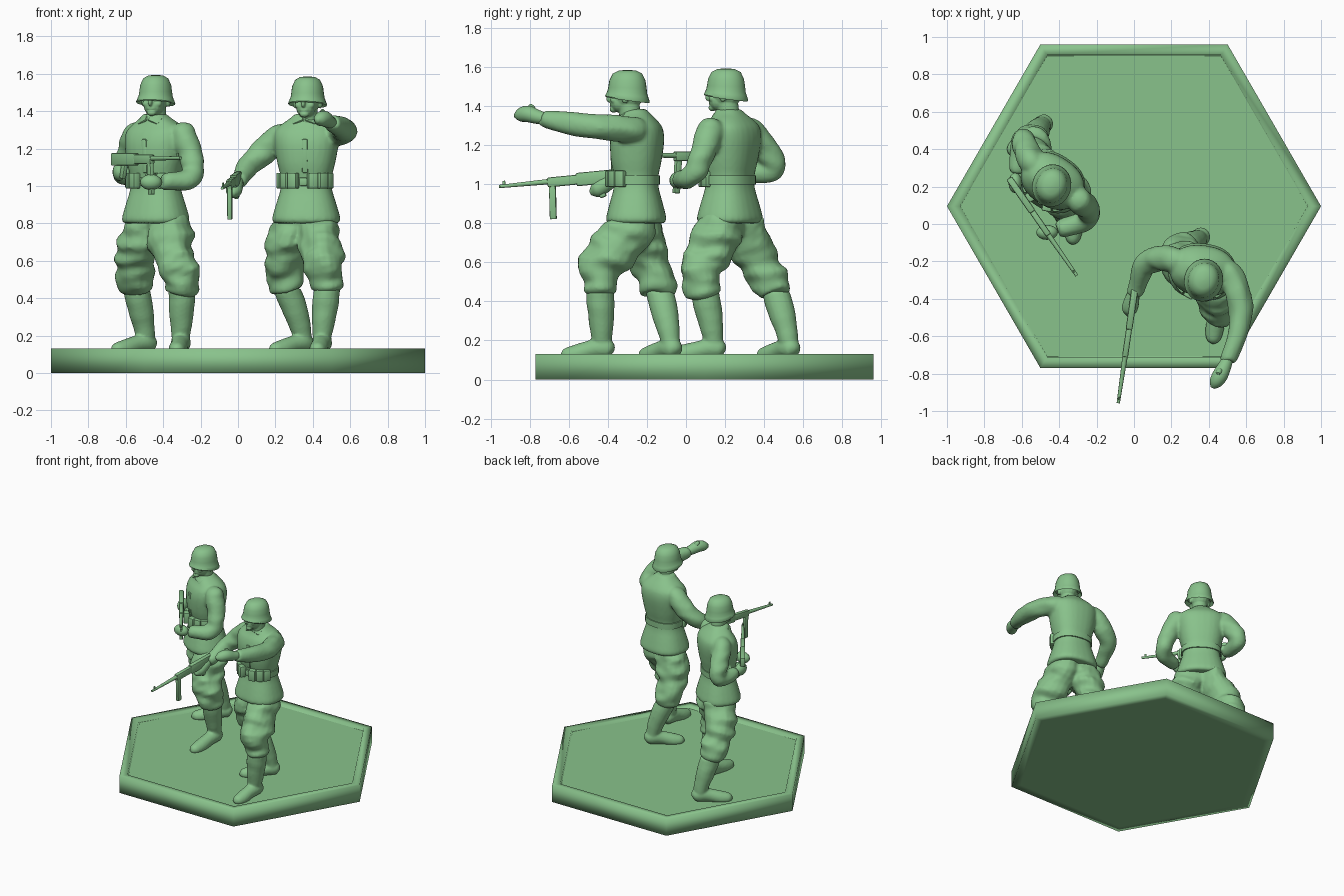
import bpy, bmesh
from math import sin, cos, pi, radians, copysign
from mathutils import Vector, Matrix, noise

if "Cube" in bpy.data.objects:
    bpy.data.objects.remove(bpy.data.objects["Cube"])

FLOOR = 0.112
mat = bpy.data.materials.new("green_plastic")
mat.diffuse_color = (0.25, 0.54, 0.26, 1)
mat.use_nodes = True
mat.node_tree.nodes["Principled BSDF"].inputs["Base Color"].default_value = mat.diffuse_color


def select(obs):
    bpy.ops.object.select_all(action='DESELECT')
    for o in obs:
        o.select_set(True)
    bpy.context.view_layer.objects.active = obs[0]


def finish(name, bm, angle=40):
    bmesh.ops.recalc_face_normals(bm, faces=bm.faces)
    me = bpy.data.meshes.new(name)
    bm.to_mesh(me)
    bm.free()
    ob = bpy.data.objects.new(name, me)
    bpy.context.collection.objects.link(ob)
    me.materials.append(mat)
    select([ob])
    bpy.ops.object.shade_smooth_by_angle(angle=radians(angle))
    return ob


def fuse(name, obs, voxel=0.011, smooth=3):
    """Join overlapping cloth parts and melt them into one smooth skin."""
    select(obs)
    bpy.ops.object.join()
    ob = obs[0]
    ob.name = name
    m = ob.modifiers.new("melt", 'REMESH')
    m.mode, m.voxel_size, m.use_smooth_shade = 'VOXEL', voxel, True
    s = ob.modifiers.new("soften", 'SMOOTH')
    s.iterations, s.factor = smooth, 0.5


def skin(name, rings, angle=40):
    """Bridge a list of equal rings and cap both ends."""
    bm = bmesh.new()
    vr = [[bm.verts.new(p) for p in r] for r in rings]
    n = len(vr[0])
    for a, b in zip(vr, vr[1:]):
        for i in range(n):
            bm.faces.new((a[i], a[(i + 1) % n], b[(i + 1) % n], b[i]))
    bm.faces.new(vr[0])
    bm.faces.new(vr[-1])
    return finish(name, bm, angle)


def smooth_path(pts, sub=5):
    """Catmull-Rom through tuples of any size."""
    p = [Vector(q) for q in pts]
    p = [p[0]] + p + [p[-1]]
    out = []
    for a, b, c, d in zip(p, p[1:], p[2:], p[3:]):
        for i in range(sub):
            t = i / sub
            out.append(0.5 * (2 * b + (c - a) * t + (2 * a - 5 * b + 4 * c - d) * t * t
                              + (3 * b - a - 3 * c + d) * t ** 3))
    return out + [p[-1]]


def tube(name, pts, folds=0.0, n=18, floor=None):
    """Round limb through (x, y, z, radius) points, with optional cloth folds."""
    path = smooth_path(pts)
    c = [q.to_3d() for q in path]
    side, rings = Vector((1, 0.13, 0.07)), []
    for i, q in enumerate(path):
        d = (c[min(i + 1, len(c) - 1)] - c[max(i - 1, 0)]).normalized()
        side = (side - d * side.dot(d)).normalized()
        up = d.cross(side)
        ring = []
        for k in range(n):
            a = 2 * pi * k / n
            o = side * cos(a) + up * sin(a)
            v = c[i] + o * max(q[3], 0.004)
            v += o * q[3] * folds * noise.noise(Vector((v.x * 8, v.y * 8, v.z * 17)))
            if floor is not None:
                v.z = max(v.z, floor)
            ring.append(v)
        rings.append(ring)
    return skin(name, rings, 60)


def oval(M, z, rx, ry, oy=0, lift=0, power=1.0, n=28):
    ring = []
    for k in range(n):
        a = 2 * pi * k / n
        x, y = [copysign(abs(v) ** power, v) for v in (cos(a), sin(a))]
        ring.append(M @ Vector((rx * x, ry * y + oy, z + lift * (0.5 - 0.5 * sin(a)))))
    return ring


def box(name, M, loc, size, rot=Matrix(), bevel=0.008):
    bm = bmesh.new()
    bmesh.ops.create_cube(bm, size=1, matrix=M @ Matrix.Translation(loc) @ rot @ Matrix.Diagonal((*size, 1)))
    bmesh.ops.bevel(bm, geom=bm.edges[:], offset=bevel, segments=2, affect='EDGES', profile=0.5)
    return finish(name, bm)


def ball(name, M, loc, size, rot=Matrix()):
    bm = bmesh.new()
    bmesh.ops.create_uvsphere(bm, u_segments=16, v_segments=10, radius=1,
                              matrix=M @ Matrix.Translation(loc) @ rot @ Matrix.Diagonal((*size, 1)))
    return finish(name, bm, 60)


def rz(deg):
    return Matrix.Rotation(radians(deg), 4, 'Z')


def rx(deg):
    return Matrix.Rotation(radians(deg), 4, 'X')


def gun(name, butt, muzzle):
    # local frame: +y towards the muzzle, z up
    y = (Vector(muzzle) - Vector(butt)).normalized()
    x = y.cross(Vector((0, 0, 1))).normalized()
    M = Matrix((x, y, x.cross(y))).transposed().to_4x4()
    M.translation = butt
    L = (Vector(muzzle) - Vector(butt)).length
    box(name + "_receiver", M, (0, 0.11, 0.0), (0.036, 0.22, 0.068))
    box(name + "_handguard", M, (0, 0.28, 0.0), (0.032, 0.18, 0.05))
    box(name + "_grip", M, (0, 0.10, -0.06), (0.026, 0.035, 0.09), rx(-15))
    box(name + "_magazine", M, (0, 0.352, -0.1), (0.024, 0.034, 0.18), rx(4), 0.004)
    tip = [M @ Vector((0, t, 0.004)) for t in (0.3, 0.42, L - 0.01, L)]
    tube(name + "_barrel", [(*p, r) for p, r in zip(tip, (0.016, 0.013, 0.009, 0.009))], n=10)
    box(name + "_front_sight", M, (0, L - 0.02, 0.018), (0.008, 0.014, 0.026), bevel=0.002)


def boot(name, calf, ankle, toe):
    a, t = Vector(ankle), Vector(toe)
    f = Vector((t.x - a.x, t.y - a.y, 0)).normalized()
    shaft = tube(name + "_shaft", [(*calf, 0.066), (*calf[:2], calf[2] - 0.03, 0.071), (*Vector(calf).lerp(a, 0.5), 0.067),
                                   (*a, 0.051), (a.x, a.y, FLOOR + 0.02, 0.048)], 0.06)
    h = a - f * 0.058
    foot = tube(name + "_foot", [(h.x, h.y, 0.14, 0.012), (*(h + f * 0.015).xy, 0.148, 0.042), (*a.xy, 0.162, 0.053),
                                 (*(a + f * 0.07).xy, 0.15, 0.048), (*t.lerp(a, 0.35).xy, 0.128, 0.049),
                                 (*t.lerp(a, 0.1).xy, 0.122, 0.037), (*t.xy, 0.118, 0.010)], floor=FLOOR - 0.005)
    fuse(name, [shaft, foot], 0.008, 3)


def upper_body(p, M, H, sleeves):
    # jacket: z, half width, half depth, y offset
    prof = [(0.80, .165, .138, 0), (0.82, .183, .153, 0), (0.90, .162, .135, 0), (0.98, .138, .114, 0),
            (1.04, .135, .112, 0), (1.12, .154, .128, 0), (1.22, .172, .136, .005), (1.285, .172, .124, .01),
            (1.325, .140, .098, .01), (1.36, .088, .074, 0), (1.385, .060, .062, -.01)]
    rings = [oval(M, q[0], q[1], q[2], q[3], power=0.85) for q in smooth_path(prof, 3)]
    parts = [skin(p, rings, 50)] + [tube(p, s, .2) for s in sleeves]
    fuse(p + "_jacket", parts)
    box(p + "_jacket_front_seam", M, (0.01, -0.121, 1.16), (0.03, 0.02, 0.18), rx(3), 0.006)
    skin(p + "_belt", [oval(M, z, r, r - .024, power=0.85) for z, r in
                       ((1.0, .13), (1.0, .144), (1.045, .144), (1.045, .13))])
    box(p + "_belt_buckle", M, (0, -0.119, 1.023), (0.045, 0.016, 0.045))
    for s in (-1, 1):
        for i, a in enumerate((22, 44, 64)):
            t = radians(a * s)
            box(f"{p}_pouch_{s}_{i}", M, (0.140 * sin(t), -0.137 * cos(t), 1.028), (0.053, 0.045, 0.085), rz(a * s))
        box(f"{p}_collar_{s}", M, (0.038 * s, -0.066, 1.355), (0.065, 0.014, 0.045),
            rz(28 * s) @ rx(-35) @ Matrix.Rotation(0.5 * s, 4, 'Y'), 0.005)
    # head and face, fused into one form
    face = [skin(p, [oval(H, z, .052, .055, y) for z, y in ((1.32, .02), (1.40, .01), (1.46, .0))]),
            ball(p, H, (0, 0, 1.475), (.070, .088, .085)), ball(p, H, (0, -0.035, 1.43), (.054, .056, .056)),
            ball(p, H, (0, -0.093, 1.45), (.012, .019, .024), rx(-20)),
            ball(p, H, (0, -0.080, 1.415), (.024, .012, .010)), ball(p, H, (0, -0.073, 1.392), (.026, .020, .018))]
    for s in (-1, 1):
        face += [ball(p, H, (.069 * s, .005, 1.45), (.012, .02, .028)),
                 ball(p, H, (.032 * s, -.062, 1.44), (.022, .020, .02))]
    fuse(p + "_head", face, 0.005, 2)
    # helmet: z, half width, half depth, front lift
    dome = [(1.594, .005, .005, 0), (1.590, .04, .046, 0), (1.575, .066, .076, 0), (1.54, .082, .093, 0),
            (1.50, .087, .099, .005), (1.472, .090, .102, .018), (1.455, .096, .107, .022),
            (1.430, .104, .115, .032), (1.424, .101, .112, .032), (1.45, .085, .095, .03)]
    skin(p + "_helmet", [oval(H, z, a, b, 0, l) for z, a, b, l in dome], 50)


def trousers(p, left, right):
    fuse(p + "_trousers", [tube(p, left, .3), tube(p, right, .3)], 0.011, 2)


# hexagonal base: rounded-looking rim around a slightly sunken floor
def hexa(levels):
    return [[Vector((r * cos(k * pi / 3), 0.095 + r * sin(k * pi / 3), z)) for k in range(6)] for r, z in levels]


skin("base_rim", hexa(((.93, 0), (1, 0), (1, .131), (.935, .131), (.925, .10))), 120)
skin("base_floor", hexa(((.93, .08), (.93, FLOOR))), 20)

# soldier holding a gun at the chest (turned to its right)
p = "guard"
upper_body(p, Matrix.Translation((-.44, .225, 0)) @ rz(-33), Matrix.Translation((-.44, .205, 0)) @ rz(-18), [
    [(-.51, .29, 1.28, .05), (-.55, .33, 1.265, .070), (-.578, .41, 1.18, .069), (-.595, .45, 1.09, .060),
     (-.605, .41, 1.06, .058), (-.625, .30, 1.065, .045), (-.63, .27, 1.065, .03)],
    [(-.33, .155, 1.28, .05), (-.29, .125, 1.265, .070), (-.255, .09, 1.17, .066), (-.24, .055, 1.08, .060),
     (-.27, .015, 1.035, .058), (-.38, -.02, 1.02, .048), (-.41, -.03, 1.02, .035)]])
ball(p + "_right_hand", Matrix(), (-.635, .22, 1.075), (.036, .055, .048))
ball(p + "_left_hand", Matrix(), (-.465, -.045, 1.02), (.058, .04, .042))
trousers(p, [(-.39, .22, .87, .06), (-.385, .20, .80, .112), (-.355, .13, .68, .115), (-.325, .075, .58, .106),
             (-.30, .08, .49, .096), (-.297, .095, .44, .084), (-.30, .10, .42, .05)],
         [(-.48, .27, .87, .06), (-.49, .28, .80, .112), (-.535, .33, .68, .112), (-.552, .385, .58, .10),
          (-.548, .44, .49, .098), (-.545, .465, .45, .086), (-.54, .47, .43, .05)])
boot(p + "_left_boot", (-.30, .10, .46), (-.305, .14, .20), (-.33, -.11, .13))
boot(p + "_right_boot", (-.54, .465, .46), (-.495, .525, .20), (-.67, .375, .13))
gun(p + "_gun", (-.668, .245, 1.142), (-.31, -.27, 1.145))

# soldier pointing ahead, gun lowered in the right hand
p = "leader"
upper_body(p, Matrix.Translation((.365, -.255, 0)) @ rz(-8), Matrix.Translation((.372, -.30, -.008)) @ rz(-14), [
    [(.45, -.24, 1.28, .05), (.51, -.265, 1.28, .068), (.555, -.36, 1.29, .068), (.57, -.48, 1.295, .062),
     (.55, -.60, 1.315, .054), (.505, -.72, 1.335, .045), (.50, -.735, 1.338, .03)],
    [(.27, -.20, 1.28, .05), (.22, -.195, 1.265, .068), (.13, -.185, 1.18, .068), (.065, -.215, 1.12, .060),
     (.035, -.27, 1.08, .056), (.005, -.36, 1.03, .045), (.0, -.38, 1.02, .03)]])
tube(p + "_left_hand", [(.505, -.71, 1.335, .028), (.485, -.76, 1.345, .036), (.46, -.81, 1.36, .042),
                        (.435, -.85, 1.355, .034), (.42, -.875, 1.35, .012)])
tube(p + "_left_thumb", [(.47, -.77, 1.36, .014), (.455, -.79, 1.39, .017), (.45, -.80, 1.408, .008)], n=10)
tube(p + "_right_hand", [(.0, -.36, 1.03, .03), (-.015, -.42, .995, .042), (-.025, -.46, .97, .04), (-.03, -.49, .955, .012)])
trousers(p, [(.41, -.25, .87, .06), (.42, -.265, .80, .110), (.44, -.355, .68, .115), (.455, -.44, .58, .104),
             (.472, -.44, .49, .090), (.475, -.44, .45, .080), (.475, -.44, .43, .05)],
         [(.32, -.25, .87, .06), (.305, -.24, .80, .112), (.265, -.215, .68, .115), (.245, -.18, .58, .103),
          (.255, -.14, .49, .094), (.265, -.125, .45, .083), (.27, -.125, .43, .05)])
boot(p + "_left_boot", (.475, -.44, .46), (.45, -.43, .20), (.42, -.64, .13))
boot(p + "_right_boot", (.27, -.13, .46), (.345, -.08, .20), (.175, -.23, .13))
gun(p + "_gun", (.005, -.345, 1.045), (-.083, -.95, .985))
